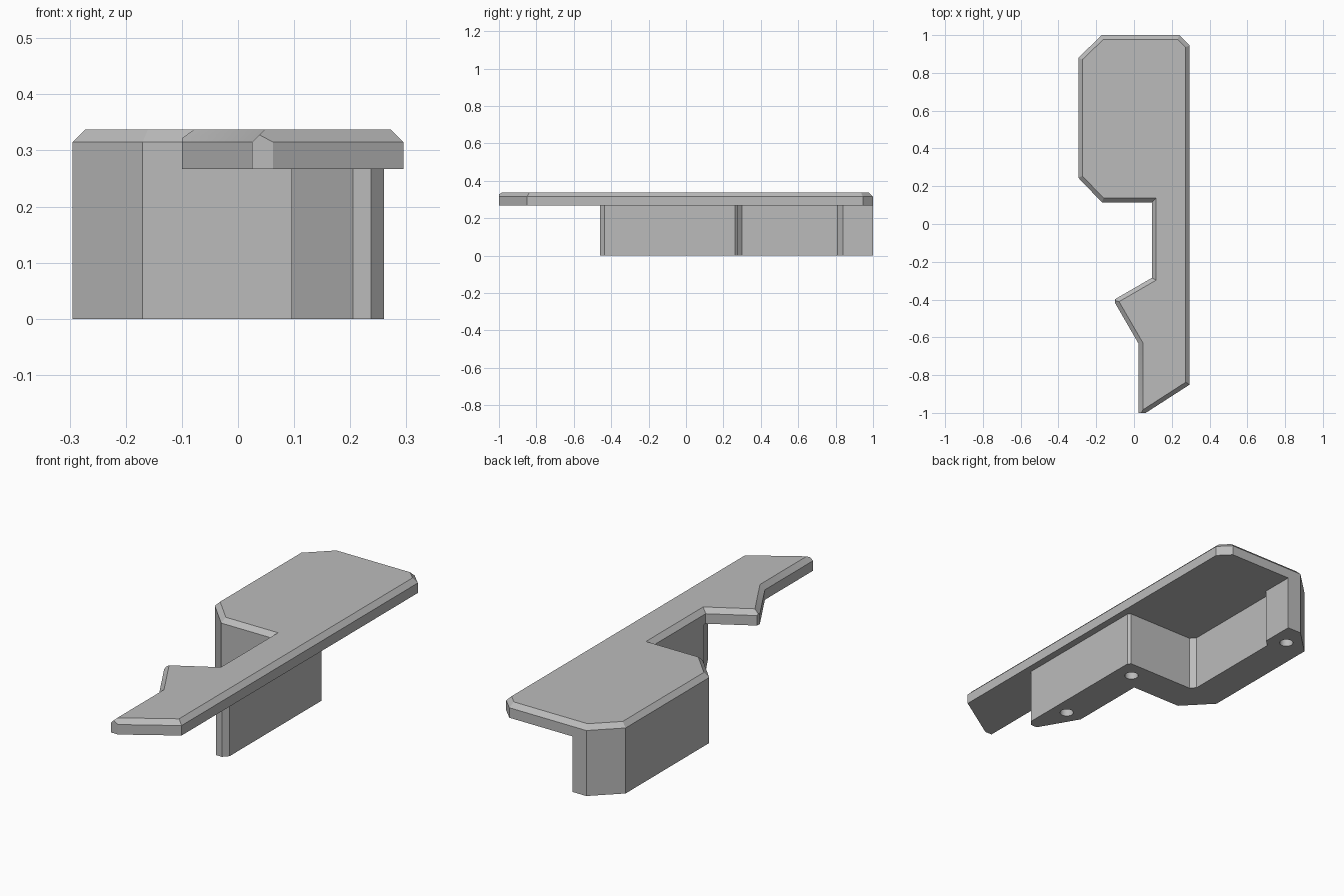
import bpy
import bmesh
from mathutils import Vector

if "Cube" in bpy.data.objects:
    bpy.data.objects.remove(bpy.data.objects["Cube"], do_unlink=True)

UNDERSIDE, SHOULDER, TOP = 0.267, 0.315, 0.337
CHAMFER = TOP - SHOULDER

grey = bpy.data.materials.new("light_grey")
grey.diffuse_color = (0.5, 0.5, 0.5, 1)
grey.use_nodes = True
grey.node_tree.nodes["Principled BSDF"].inputs["Base Color"].default_value = (0.5, 0.5, 0.5, 1)


def inset(outline, width):
    """Mitred inward offset of a counterclockwise outline."""
    pts = [Vector(p) for p in outline]
    result = []
    for i, p in enumerate(pts):
        a = (p - pts[i - 1]).normalized()
        b = (pts[(i + 1) % len(pts)] - p).normalized()
        na, nb = Vector((-a.y, a.x)), Vector((-b.y, b.x))
        result.append(p + (na + nb) * width / (1 + na.dot(nb)))
    return result


def loft(name, rings):
    """Solid through matching outlines given as (outline, height)."""
    bm = bmesh.new()
    loops = [[bm.verts.new((p[0], p[1], z)) for p in ring] for ring, z in rings]
    bm.faces.new(loops[0][::-1])
    bm.faces.new(loops[-1])
    n = len(loops[0])
    for low, high in zip(loops, loops[1:]):
        for i in range(n):
            j = (i + 1) % n
            bm.faces.new((low[i], low[j], high[j], high[i]))
    bmesh.ops.recalc_face_normals(bm, faces=bm.faces)
    mesh = bpy.data.meshes.new(name)
    bm.to_mesh(mesh)
    bm.free()
    mesh.materials.append(grey)
    obj = bpy.data.objects.new(name, mesh)
    bpy.context.collection.objects.link(obj)
    return obj


def cut(target, cutter):
    """Subtract the cutter for good and remove it."""
    cutter.hide_render = True
    mod = target.modifiers.new("cut", "BOOLEAN")
    mod.operation = "DIFFERENCE"
    mod.solver = "EXACT"
    mod.object = cutter
    bpy.context.view_layer.objects.active = target
    bpy.ops.object.modifier_apply(modifier=mod.name)
    bpy.data.objects.remove(cutter, do_unlink=True)


def box(name, x0, x1, y0, y1):
    return loft(name, [([(x0, y0), (x1, y0), (x1, y1), (x0, y1)], z) for z in (0.2, 0.4)])


# Top plate with chamfered rim, drawn with two sharp points
plate_outline = [
    (0.295, -0.85), (0.295, 0.945), (0.24, 1), (-0.17, 1), (-0.295, 0.88),
    (-0.295, 0.245), (-0.17, 0.115), (0.095, 0.115), (0.095, -0.285),
    (-0.109, -0.403), (0.025, -0.635), (0.025, -1.024),
]
plate = loft("top_plate", [
    (plate_outline, UNDERSIDE),
    (plate_outline, SHOULDER),
    (inset(plate_outline, CHAMFER), TOP),
])

# Blunt the front point and the side point
cut(plate, box("front_trim", -0.1, 0.3, -1.2, -1))
cut(plate, box("side_trim", -0.2, -0.1, -0.5, -0.3))

# Stepped support wall under the plate
wall_outline = [
    (0.205, -0.46), (0.237, -0.46), (0.26, -0.435), (0.26, 0.262),
    (0.248, 0.275), (-0.105, 0.275), (-0.128, 0.3), (-0.128, 0.81),
    (-0.096, 0.84), (-0.096, 1), (-0.17, 1), (-0.295, 0.88),
    (-0.295, 0.245), (-0.17, 0.115), (0.095, 0.115), (0.095, -0.272),
]
wall = loft("support_wall", [(wall_outline, 0), (wall_outline, UNDERSIDE)])

# Screw holes in the underside of the wall
for x, y in ((0.185, -0.266), (0.175, 0.19), (-0.18, 0.886)):
    bpy.ops.mesh.primitive_cylinder_add(vertices=32, radius=0.031, depth=0.4, location=(x, y, 0))
    drill = bpy.context.object
    drill.data.materials.append(grey)
    cut(wall, drill)

for obj in (plate, wall):
    bpy.ops.object.select_all(action="DESELECT")
    obj.select_set(True)
    bpy.context.view_layer.objects.active = obj
    bpy.ops.object.shade_smooth_by_angle(angle=0.4)
